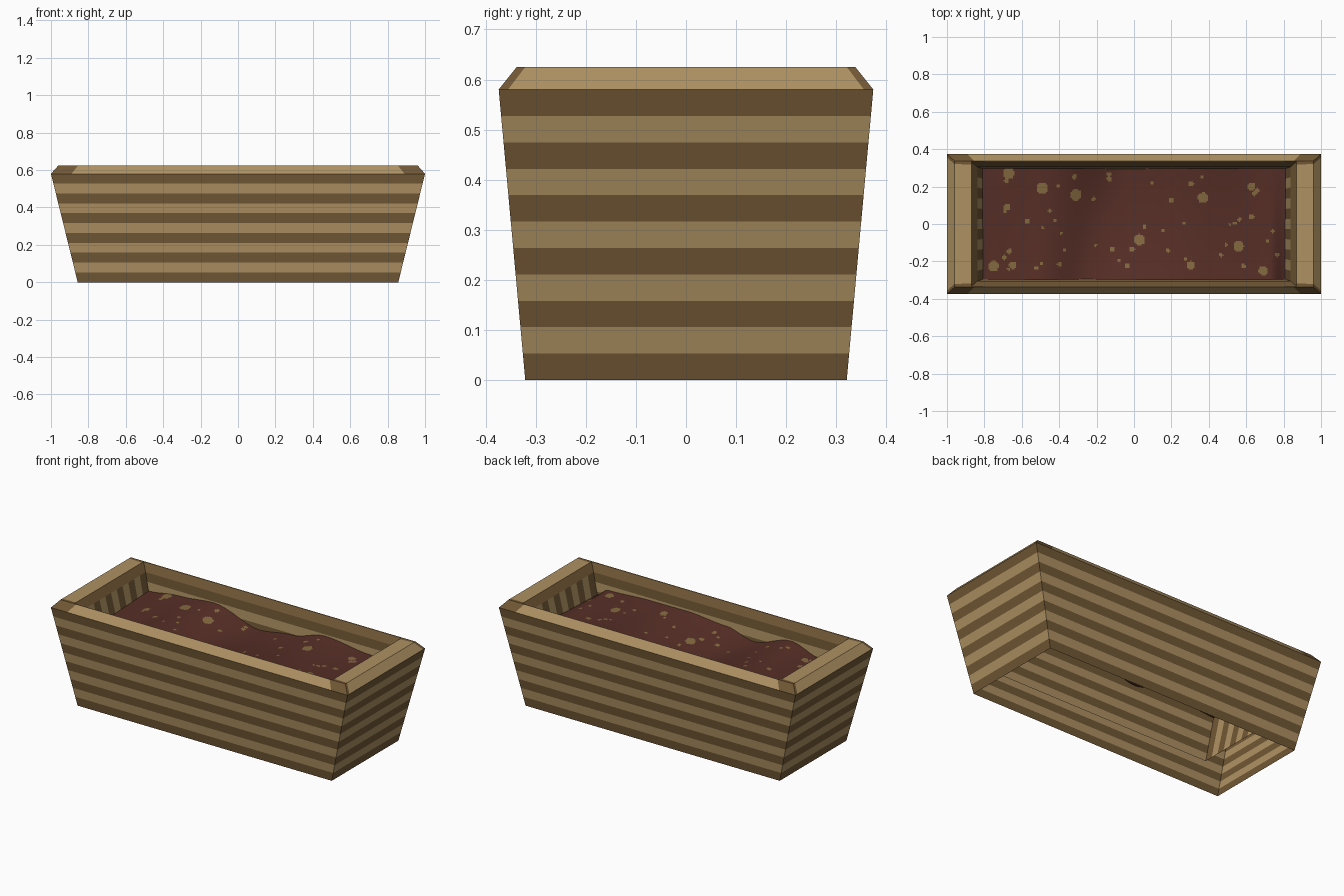
import bpy, math, random
from mathutils import Vector

if "Cube" in bpy.data.objects:
    bpy.data.objects.remove(bpy.data.objects["Cube"])

random.seed(4)


def material(name, rgb):
    m = bpy.data.materials.new(name)
    lin = [((c / 255 + 0.055) / 1.055) ** 2.4 for c in rgb]
    m.diffuse_color = (*lin, 1)
    m.use_nodes = True
    m.node_tree.nodes["Principled BSDF"].inputs["Base Color"].default_value = m.diffuse_color
    return m


LIGHT, DARK = 0, 1
wood = [material("light wood", (174, 145, 98)), material("dark wood", (114, 88, 53))]
earth = [material("red brown soil", (86, 46, 38)), material("soil pebbles", (130, 104, 63))]


def make_object(name, verts, faces, mats, indices, smooth=False):
    me = bpy.data.meshes.new(name)
    me.from_pydata(verts, [], faces)
    for m in mats:
        me.materials.append(m)
    for p, i in zip(me.polygons, indices):
        p.material_index = i
        p.use_smooth = smooth
    me.update()
    ob = bpy.data.objects.new(name, me)
    bpy.context.collection.objects.link(ob)
    return ob


def ring(x, y, z):
    return [Vector(p) for p in ((-x, -y, z), (x, -y, z), (x, y, z), (-x, y, z))]


class Part:
    def __init__(self):
        self.v, self.f, self.m = [], [], []

    def quad(self, pts, mat):
        n = len(self.v)
        self.v += pts
        self.f.append(tuple(range(n, n + 4)))
        self.m.append(mat)

    def across(self, a, b, side, cuts, mats):
        """One side between two rings, cut along its length at fractions."""
        j = (side + 1) % 4
        for k, mat in enumerate(mats):
            s, t = cuts[k], cuts[k + 1]
            self.quad([a[side].lerp(a[j], s), a[side].lerp(a[j], t),
                       b[side].lerp(b[j], t), b[side].lerp(b[j], s)], mat)

    def stacked(self, a, b, side, count):
        """One side between two rings, cut into level stripes, dark first."""
        for k in range(count):
            s, t = k / count, (k + 1) / count
            lo = [p.lerp(q, s) for p, q in zip(a, b)]
            hi = [p.lerp(q, t) for p, q in zip(a, b)]
            self.across(lo, hi, side, (0, 1), [DARK if k % 2 == 0 else LIGHT])

    def build(self, name):
        return make_object(name, self.v, self.f, wood, self.m)


# Cross-section rings from the outside foot, over the rim, to the inside foot
STRIPES = 11
TOP = 0.58
foot = ring(0.857, 0.321, 0)
edge = ring(1.0, 0.374, TOP)
ridge = ring(0.96, 0.338, 0.625)
lip = ring(0.87, 0.334, 0.624)
inner_top = ring(0.837, 0.305, TOP)
inner_foot = ring(0.732, 0.272, 0.15)

# Striped outer walls, open underneath
walls = Part()
for side in range(4):
    walls.stacked(foot, edge, side, STRIPES)
walls.build("outer_walls")

# Rim with darker mitred corners and dark inner slope
rim = Part()
for side in range(4):
    c = 0.055 if side % 2 == 0 else 0.025
    rim.across(edge, ridge, side, (0, c, 1 - c, 1), [DARK, LIGHT, DARK])
    rim.across(ridge, lip, side, (0, c, 1 - c, 1), [DARK, LIGHT, DARK])
    rim.across(lip, inner_top, side, (0, 1), [DARK])
rim.build("rim")

# Inner walls: level stripes on the long sides, upright stripes at the ends
liner = Part()
for side in range(4):
    if side % 2 == 0:
        liner.stacked(inner_top, inner_foot, side, 8)
    else:
        cuts = [k / STRIPES for k in range(STRIPES + 1)]
        liner.across(inner_top, inner_foot, side, cuts,
                     [DARK if k % 2 == 0 else LIGHT for k in range(STRIPES)])
liner.build("inner_walls")

# Rolling soil: height profiles along the back and front, with a shallow hollow between
BACK = [(-.82, .475), (-.6, .50), (-.37, .52), (-.06, .44), (.15, .465),
        (.38, .518), (.69, .485), (.82, .475)]
FRONT = [(-.82, .455), (-.7, .465), (-.5, .52), (-.25, .452), (-.06, .495),
         (.2, .515), (.45, .513), (.73, .50), (.82, .45)]


def profile(points, x):
    for (x0, z0), (x1, z1) in zip(points, points[1:]):
        if x <= x1:
            t = (x - x0) / (x1 - x0)
            return z0 + (z1 - z0) * t * t * (3 - 2 * t)
    return points[-1][1]


def height(x, y):
    t = y / 0.6 + 0.5
    hollow = 0.025 * (1 - (y / 0.3) ** 2) * (1 - (x / 0.82) ** 2)
    return profile(BACK, x) * t + profile(FRONT, x) * (1 - t) - hollow


# Pebbles are marked on the soil faces
pebbles = [(-.67, .27, .03), (-.49, .19, .03), (-.31, .155, .03), (-.75, -.225, .028),
           (.03, -.085, .03), (.37, .14, .028), (.56, -.12, .028), (.63, .2, .022),
           (.69, -.25, .024), (.305, -.22, .022), (-.65, -.22, .02), (-.68, .09, .018)]
pebbles += [(random.uniform(-.76, .77), random.uniform(-.27, .27),
             random.uniform(.008, .015)) for _ in range(46)]

NX, NY, SX, SY = 200, 75, 0.81, 0.298
sv = []
for j in range(NY + 1):
    for i in range(NX + 1):
        x, y = SX * (2 * i / NX - 1), SY * (2 * j / NY - 1)
        sv.append((x, y, height(x, y)))
sf, sm = [], []
for j in range(NY):
    for i in range(NX):
        a = j * (NX + 1) + i
        sf.append((a, a + 1, a + NX + 2, a + NX + 1))
        x, y = SX * (2 * (i + .5) / NX - 1), SY * (2 * (j + .5) / NY - 1)
        sm.append(int(any((x - px) ** 2 + (y - py) ** 2 < r * r for px, py, r in pebbles)))
make_object("soil", sv, sf, earth, sm, smooth=True)
